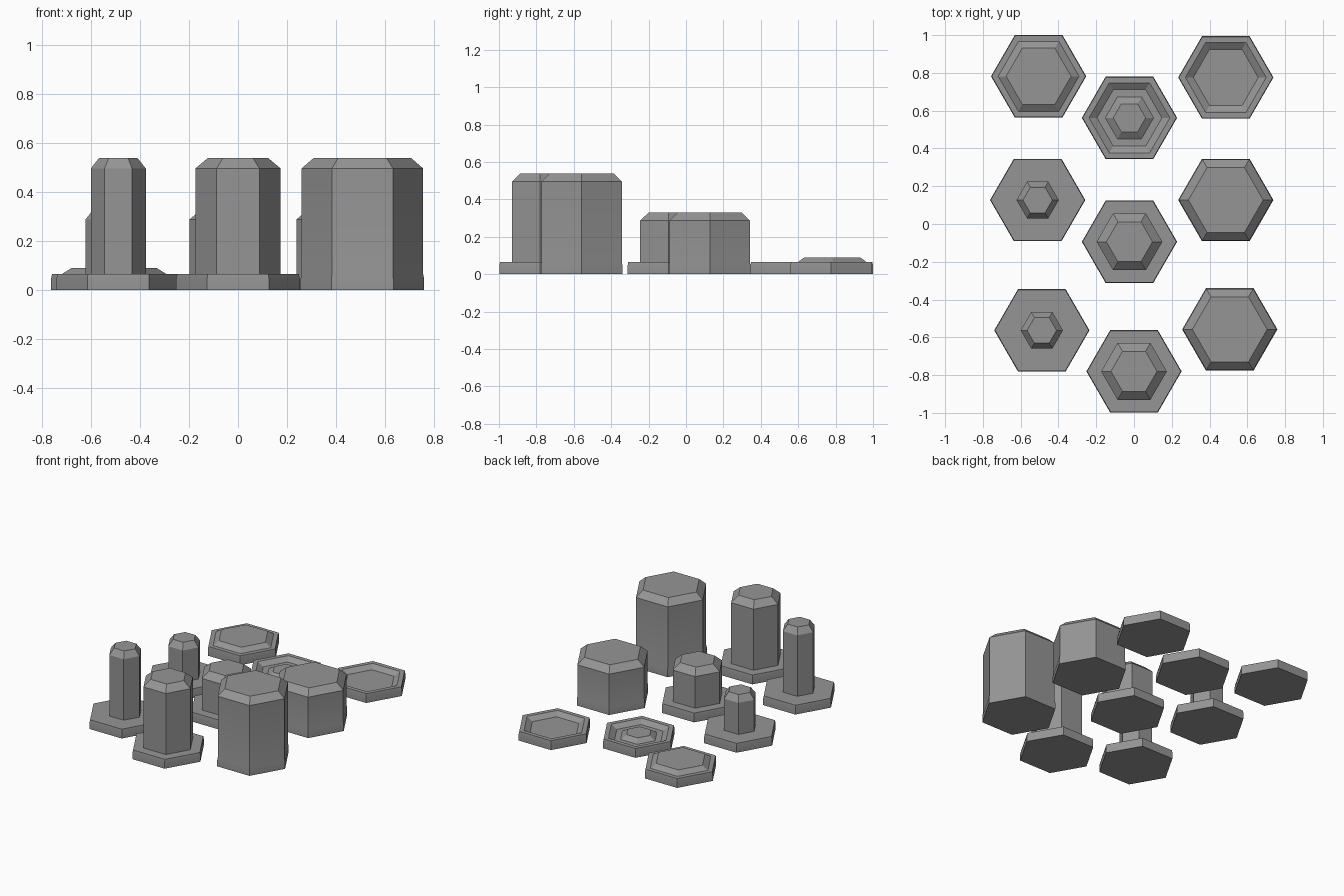
import bpy, bmesh, math

cube = bpy.data.objects.get("Cube")
if cube:
    bpy.data.objects.remove(cube, do_unlink=True)

stone = bpy.data.materials.new("plain_grey")
stone.use_nodes = True
colour = (0.3, 0.3, 0.3, 1)
stone.diffuse_color = colour
stone.node_tree.nodes["Principled BSDF"].inputs["Base Color"].default_value = colour

# Shared radii and heights
BASE_TOP, LOW_TOP, HIGH_TOP = 0.064, 0.33, 0.538
FOOT = [(0.252, 0), (0.252, 0.045), (0.248, BASE_TOP)]


def hex_tile(name, x, y, rings):
    """Stack of hexagonal rings (radius, height), closed at both ends."""
    bm = bmesh.new()
    loops = []
    for radius, z in rings:
        corners = [math.radians(60 * i) for i in range(6)]
        loops.append([bm.verts.new((radius * math.cos(a), radius * math.sin(a), z))
                      for a in corners])
    for lower, upper in zip(loops, loops[1:]):
        for i in range(6):
            j = (i + 1) % 6
            bm.faces.new((lower[i], lower[j], upper[j], upper[i]))
    bm.faces.new(reversed(loops[0]))
    bm.faces.new(loops[-1])
    mesh = bpy.data.meshes.new(name)
    bm.to_mesh(mesh)
    bm.free()
    mesh.materials.append(stone)
    obj = bpy.data.objects.new(name, mesh)
    obj.location = (x, y, 0)
    bpy.context.collection.objects.link(obj)
    bpy.ops.object.select_all(action='DESELECT')
    obj.select_set(True)
    bpy.context.view_layer.objects.active = obj
    bpy.ops.object.shade_smooth_by_angle(angle=math.radians(30))


def pillar(radius, top_radius, top):
    """Column with a chamfered top standing on the foot."""
    return FOOT + [(radius, BASE_TOP), (radius, top - 0.043), (top_radius, top)]


def block(top):
    """Full-width column with a chamfered top."""
    return FOOT + [(0.248, top - 0.043), (0.198, top)]


# Pillars and blocks in two heights
hex_tile("thin_pillar_low", -0.51, 0.127, pillar(0.112, 0.078, LOW_TOP))
hex_tile("thin_pillar_high", -0.488, -0.563, pillar(0.112, 0.078, HIGH_TOP))
hex_tile("wide_pillar_low", -0.024, -0.094, pillar(0.174, 0.122, LOW_TOP))
hex_tile("wide_pillar_high", 0, -0.78, pillar(0.174, 0.122, HIGH_TOP))
hex_tile("block_low", 0.486, 0.127, block(LOW_TOP))
hex_tile("block_high", 0.507, -0.558, block(HIGH_TOP))

# Flat tiles: raised, sunken, and sunken with a central boss
hex_tile("raised_tile", -0.505, 0.782, FOOT + [(0.214, BASE_TOP), (0.172, 0.09)])
DIP = FOOT + [(0.214, BASE_TOP), (0.172, 0.038)]
hex_tile("sunken_tile", 0.486, 0.776, DIP)
hex_tile("boss_tile", -0.024, 0.562, DIP + [(0.128, 0.038), (0.086, BASE_TOP)])
